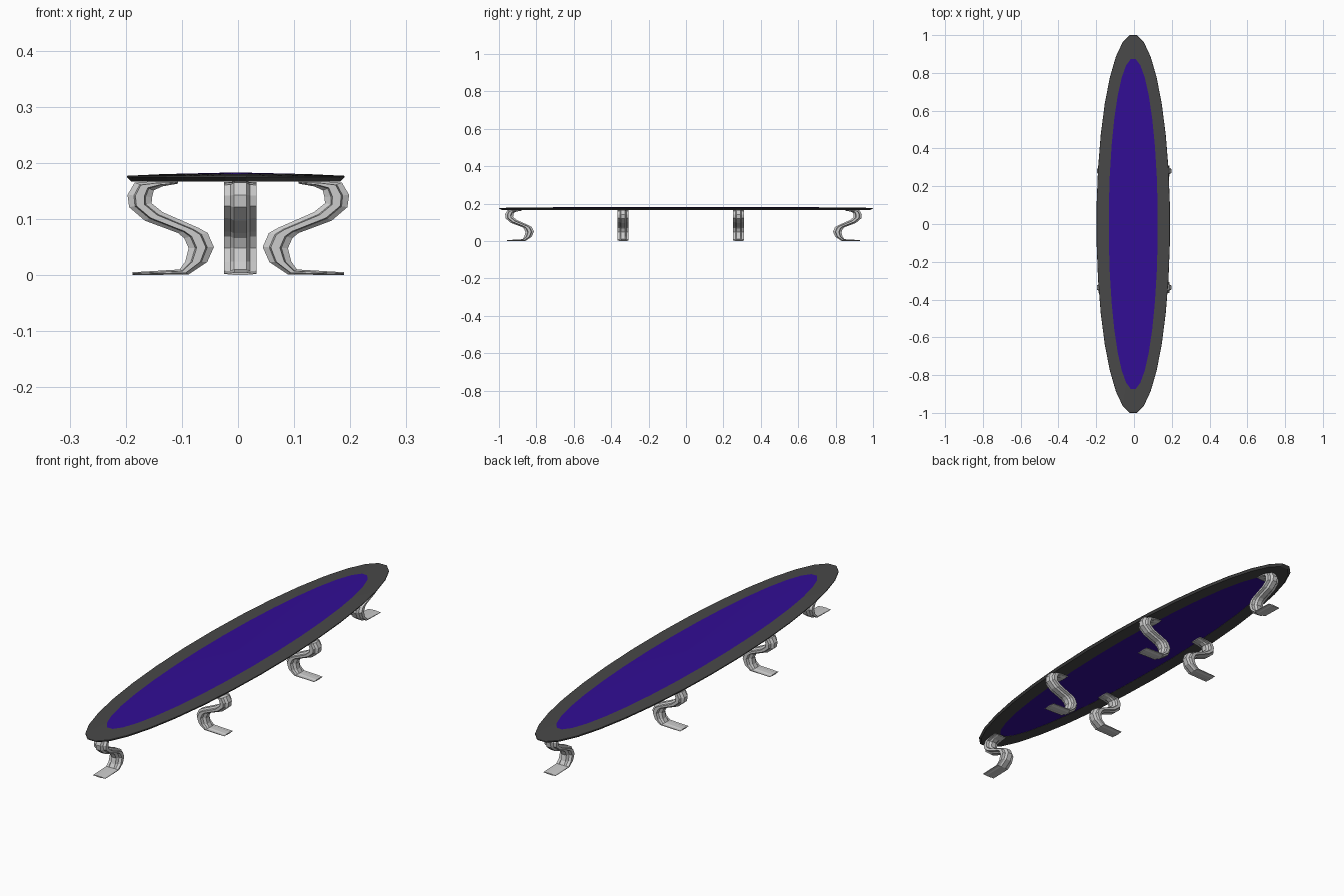
import bpy, bmesh
from math import pi, sin, cos, radians
from mathutils import Matrix, Vector

if "Cube" in bpy.data.objects:
    bpy.data.objects.remove(bpy.data.objects["Cube"])

N = 32
CX = -0.004


def material(name, color):
    m = bpy.data.materials.new(name)
    m.diffuse_color = (*color, 1)
    m.use_nodes = True
    m.node_tree.nodes["Principled BSDF"].inputs["Base Color"].default_value = m.diffuse_color
    return m


def finish(name, bm, mat=None):
    bmesh.ops.recalc_face_normals(bm, faces=bm.faces)
    me = bpy.data.meshes.new(name)
    bm.to_mesh(me)
    bm.free()
    ob = bpy.data.objects.new(name, me)
    bpy.context.collection.objects.link(ob)
    if mat:
        me.materials.append(mat)
    return ob


def loop(bm, rx, ry, z):
    return [bm.verts.new((CX + rx * cos(a), ry * sin(a), z))
            for a in ((i + 0.5) * 2 * pi / N for i in range(N))]


def bridge(bm, a, b):
    n = len(a)
    for i in range(n):
        j = (i + 1) % n
        bm.faces.new((a[i], a[j], b[j], b[i]))


# Dark oval rim: closed ring profile swept around the ellipse
bm = bmesh.new()
rings = [loop(bm, *p) for p in ((0.187, 0.992, 0.167), (0.195, 1.005, 0.175),
                                (0.194, 1.003, 0.177), (0.130, 0.878, 0.180),
                                (0.130, 0.878, 0.167))]
for k in range(len(rings)):
    bridge(bm, rings[k], rings[(k + 1) % len(rings)])
finish("top_rim", bm, material("dark_grey", (0.065, 0.065, 0.065)))

# Shallow domed inset panel, visible above and below
bm = bmesh.new()
low = loop(bm, 0.130, 0.878, 0.168)
high = loop(bm, 0.130, 0.878, 0.180)
bridge(bm, low, high)
bm.faces.new(low)
peak = bm.verts.new((CX, 0, 0.183))
for i in range(N):
    bm.faces.new((high[i], high[(i + 1) % N], peak))
finish("top_inset", bm, material("indigo", (0.032, 0.004, 0.30)))

# S-shaped leg: pairs of outline points (distance, height) from top to foot
PAIRS = [((.107, .167), (.107, .163)), ((.150, .167), (.135, .158)),
         ((.184, .165), (.150, .151)), ((.197, .143), (.153, .139)),
         ((.194, .121), (.154, .128)), ((.166, .097), (.134, .104 + .008)),
         ((.107, .075), (.070, .084)), ((.096, .066), (.054, .075)),
         ((.088, .048), (.043, .050)), ((.094, .024), (.055, .023)),
         ((.104, .010), (.088, .001)), ((.188, .005), (.188, .000))]
# Ribbed cross-section: (sideways offset, fraction across thickness)
SECTION = [(-.029, .32), (-.017, .26), (-.011, 0), (.011, 0), (.017, .26), (.029, .32),
           (.029, .68), (.017, .74), (.011, 1), (-.011, 1), (-.017, .74), (-.029, .68)]


def leg(name, out_x, out_y, angle):
    """Outermost bulge is placed at (out_x, out_y), foot pointing along angle."""
    bm = bmesh.new()
    rows = []
    for a, b in PAIRS:
        a, b = Vector(a), Vector(b)
        pts = [(v, a.lerp(b, t)) for v, t in SECTION]
        rows.append([bm.verts.new((p.x - 0.197, v, p.y)) for v, p in pts])
    for r, s in zip(rows, rows[1:]):
        bridge(bm, r, s)
    bm.faces.new(rows[0])
    bm.faces.new(rows[-1])
    bm.transform(Matrix.Translation((out_x, out_y, 0)) @ Matrix.Rotation(radians(angle), 4, 'Z'))
    finish(name, bm)


# Four side legs and two end legs
for y, tag in ((-0.336, "front"), (0.281, "back")):
    leg("right_leg_" + tag, 0.198, y, 0)
    leg("left_leg_" + tag, -0.197, y, 180)
leg("end_leg_front", 0.004, -0.967, -90)
leg("end_leg_back", 0.004, 0.94, 90)
